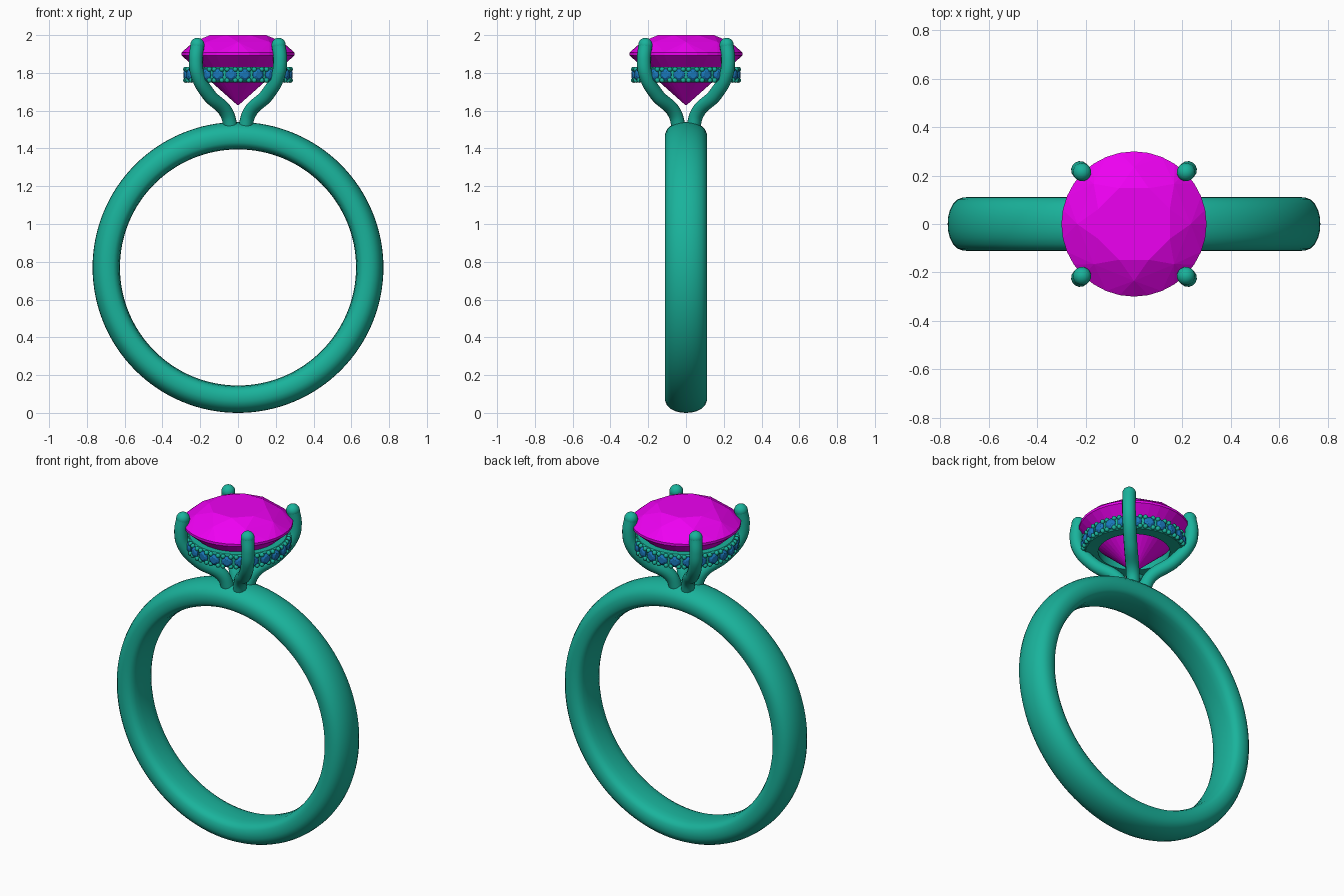
import bpy, bmesh, math
from mathutils import Matrix, Vector

if "Cube" in bpy.data.objects:
    bpy.data.objects.remove(bpy.data.objects["Cube"])


def material(name, rgb):
    m = bpy.data.materials.new(name)
    m.diffuse_color = (*rgb, 1)
    m.use_nodes = True
    m.node_tree.nodes["Principled BSDF"].inputs["Base Color"].default_value = m.diffuse_color
    return m


METAL = material("teal_metal", (0.01, 0.45, 0.33))
PINK = material("magenta_stone", (0.85, 0.0, 0.88))
BLUE = material("blue_stone", (0.01, 0.19, 0.50))


def finish(name, bm, mat, smooth=None):
    bmesh.ops.recalc_face_normals(bm, faces=bm.faces)
    me = bpy.data.meshes.new(name)
    bm.to_mesh(me)
    bm.free()
    ob = bpy.data.objects.new(name, me)
    bpy.context.collection.objects.link(ob)
    me.materials.append(mat)
    if smooth:
        bpy.ops.object.select_all(action='DESELECT')
        bpy.context.view_layer.objects.active = ob
        ob.select_set(True)
        bpy.ops.object.shade_smooth_by_angle(angle=math.radians(smooth))
    return ob


def lathe(name, profile, steps, matrix, smooth):
    """Revolve a closed (radius, height) profile about z, then place it."""
    bm = bmesh.new()
    rings = []
    for i in range(steps):
        a = math.tau * i / steps
        rings.append([bm.verts.new((r * math.cos(a), r * math.sin(a), h)) for r, h in profile])
    n = len(profile)
    for i in range(steps):
        p, q = rings[i], rings[(i + 1) % steps]
        for j in range(n):
            k = (j + 1) % n
            bm.faces.new((p[j], q[j], q[k], p[k]))
    bm.transform(matrix)
    return finish(name, bm, METAL, smooth)


def add_gem(bm, rings, matrix):
    """Faceted stone: hull of (radius, z, sides, turn) rings."""
    verts = []
    for r, z, n, turn in rings:
        for i in range(n):
            a = math.tau * (i + turn) / n
            verts.append(bm.verts.new(matrix @ Vector((r * math.cos(a), r * math.sin(a), z))))
    res = bmesh.ops.convex_hull(bm, input=verts)
    loose = [v for v in verts if v.is_valid and not v.link_faces]
    bmesh.ops.delete(bm, geom=loose, context='VERTS')


# Band: rounded cross-section revolved about the y axis
half = [(.77, 0), (.768, .03), (.761, .057), (.748, .083), (.73, .101), (.708, .11), (.685, .111),
        (.66, .107), (.643, .095), (.632, .073), (.627, .04), (.625, 0)]
profile = half + [(r, -h) for r, h in half[-2:0:-1]]
lathe("band", profile, 128,
      Matrix.Translation((0, 0, .77)) @ Matrix.Rotation(math.pi / 2, 4, 'X'), 60)

# Centre stone
bm = bmesh.new()
add_gem(bm, [(.16, 2.0, 8, .5), (.235, 1.964, 8, 0), (.30, 1.907, 32, 0), (.30, 1.893, 32, 0),
             (.235, 1.842, 8, .5), (0.004, 1.63, 8, 0)], Matrix.Identity(4))
bmesh.ops.dissolve_limit(bm, angle_limit=math.radians(1), verts=bm.verts, edges=bm.edges)
finish("centre_stone", bm, PINK)

# Hidden halo ring below the stone
lathe("halo_ring", [(.195, 1.755), (.265, 1.75), (.273, 1.758), (.273, 1.822),
                    (.265, 1.83), (.205, 1.83)], 96, Matrix.Identity(4), 30)

# Small stones set facing outward, with metal beads between them
COUNT = 24
gems, beads = bmesh.new(), bmesh.new()
for i in range(COUNT):
    a = math.tau * (i + .5) / COUNT
    place = (Matrix.Rotation(a, 4, 'Z') @ Matrix.Translation((.278, 0, 1.79))
             @ Matrix.Rotation(math.pi / 2, 4, 'Y'))
    add_gem(gems, [(.018, .012, 8, .5), (.031, .002, 16, 0), (.031, -.002, 16, 0),
                   (.002, -.025, 8, 0)], place)
    for side in (-1, 1):
        for da in (-.2, .2):
            b = a + math.tau * (.5 + da) / COUNT
            pos = Vector((.278 * math.cos(b), .278 * math.sin(b), 1.79 + side * .029))
            bmesh.ops.create_uvsphere(beads, u_segments=10, v_segments=8, radius=.0135,
                                      matrix=Matrix.Translation(pos))
finish("halo_stones", gems, BLUE)
finish("halo_beads", beads, METAL, 60)

# Four curved prongs on the diagonals, each with a rounded tip
path = [(.035, 1.50), (.062, 1.59), (.155, 1.685), (.213, 1.79), (.223, 1.87), (.215, 1.948)]
for i in range(4):
    sx, sy = ((1, 1), (-1, 1), (-1, -1), (1, -1))[i]
    cu = bpy.data.curves.new("prong", 'CURVE')
    cu.dimensions = '3D'
    cu.bevel_depth = .037
    cu.bevel_resolution = 5
    cu.use_fill_caps = True
    sp = cu.splines.new('BEZIER')
    sp.bezier_points.add(len(path) - 1)
    for bp, (d, z) in zip(sp.bezier_points, path):
        bp.co = (sx * d, sy * d, z)
        bp.handle_left_type = bp.handle_right_type = 'AUTO'
    cu.materials.append(METAL)
    ob = bpy.data.objects.new("prong_%d" % (i + 1), cu)
    bpy.context.collection.objects.link(ob)
    bpy.ops.object.select_all(action='DESELECT')
    ob.select_set(True)
    bpy.context.view_layer.objects.active = ob
    bpy.ops.object.convert(target='MESH')
    bpy.ops.object.shade_smooth_by_angle(angle=math.radians(50))
    tip = bmesh.new()
    bmesh.ops.create_uvsphere(tip, u_segments=24, v_segments=16, radius=.0375,
                              matrix=Matrix.Translation((sx * .215, sy * .215, 1.948)))
    finish("prong_tip_%d" % (i + 1), tip, METAL, 60)
